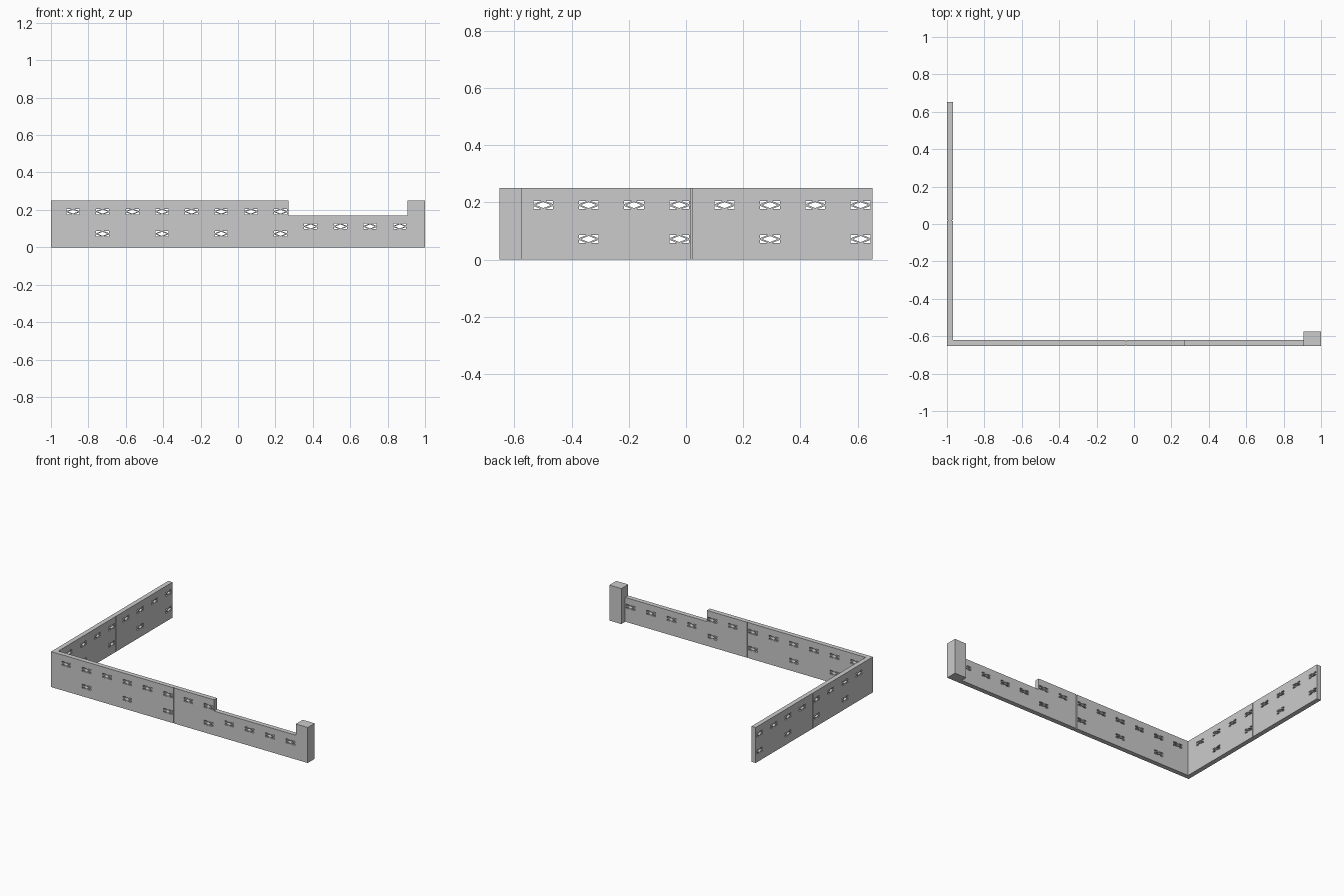
import bpy, bmesh
from math import pi
from mathutils import Vector

if "Cube" in bpy.data.objects:
    bpy.data.objects.remove(bpy.data.objects["Cube"])

Y0, Y1 = -0.652, 0.652          # front and back limits
THICK = 0.033                   # wall thickness
TOP = 0.25
BASE, COURSE = 0.0125, 0.0396   # base bed and height of one block course
STEP = 0.1585                   # spacing of the pierced blocks
GAP = 0.005                     # movement joint width
LOW = BASE + 4 * COURSE         # height of the lowered wall


def course_z(i):
    return BASE + (i + 0.5) * COURSE


def add_loop(curve, pts):
    sp = curve.splines.new('POLY')
    sp.points.add(len(pts) - 1)
    for p, (u, v) in zip(sp.points, pts):
        p.co = (u, v, 0, 1)
    sp.use_cyclic_u = True


def add_opening(curve, u, v):
    # Pierced block: four corner triangles around a diamond ring
    w, h = 0.0345, 0.0145
    for sx in (-1, 1):
        for sz in (-1, 1):
            add_loop(curve, [(u + sx * a, v + sz * b)
                             for a, b in ((w, h), (0.006, h), (w, 0.003))])
    add_loop(curve, [(u + 0.027, v), (u, v + 0.0107), (u - 0.027, v), (u, v - 0.0107)])


def wall_panel(name, outline, openings, loc, rot):
    # Flat outline with holes, extruded to the wall thickness
    curve = bpy.data.curves.new(name, 'CURVE')
    curve.dimensions, curve.fill_mode = '2D', 'BOTH'
    curve.extrude = THICK / 2
    add_loop(curve, outline)
    umin, umax = min(p[0] for p in outline), max(p[0] for p in outline)
    for u, v in openings:
        if umin < u < umax:
            add_opening(curve, u, v)
    ob = bpy.data.objects.new(name + "_outline", curve)
    bpy.context.collection.objects.link(ob)
    dg = bpy.context.evaluated_depsgraph_get()
    mesh = bpy.data.meshes.new_from_object(ob.evaluated_get(dg))
    bpy.data.objects.remove(ob)
    bm = bmesh.new()
    bm.from_mesh(mesh)
    bmesh.ops.remove_doubles(bm, verts=bm.verts, dist=1e-5)
    bmesh.ops.recalc_face_normals(bm, faces=bm.faces)
    for f in bm.faces:
        f.smooth = False
    bm.to_mesh(mesh)
    bm.free()
    panel = bpy.data.objects.new(name, mesh)
    panel.location, panel.rotation_euler = loc, rot
    bpy.context.collection.objects.link(panel)


def box(name, lo, hi):
    lo, hi = Vector(lo), Vector(hi)
    bpy.ops.mesh.primitive_cube_add(size=1, location=(lo + hi) / 2)
    ob = bpy.context.object
    ob.name, ob.scale = name, hi - lo


def rect(a, b, top):
    return [(a, 0), (b, 0), (b, top), (a, top)]


def two_rows(start):
    upper = [(start + STEP * i, course_z(4)) for i in range(8)]
    lower = [(start + STEP * i, course_z(1)) for i in (1, 3, 5, 7)]
    return upper + lower


# Front wall: full-height panel, then a panel stepping down to the pillar
XJ, XS, XP = -0.046, 0.27, 0.907
f_open = two_rows(-0.882) + [(-0.882 + STEP * 1.002 * i, course_z(2)) for i in range(8, 12)]
f_loc, f_rot = (0, Y0 + THICK / 2, 0), (pi / 2, 0, 0)
wall_panel("front_wall_left", rect(-1, XJ, TOP), f_open, f_loc, f_rot)
wall_panel("front_wall_right",
           [(XJ + GAP, 0), (XP, 0), (XP, LOW), (XS, LOW), (XS, TOP), (XJ + GAP, TOP)],
           f_open, f_loc, f_rot)

# Side wall: two panels running back from the corner
YJ = 0.016
s_open = two_rows(-0.499)
s_loc, s_rot = (-1 + THICK / 2, 0, 0), (pi / 2, 0, pi / 2)
wall_panel("side_wall_front", rect(Y0 + THICK, YJ, TOP), s_open, s_loc, s_rot)
wall_panel("side_wall_back", rect(YJ + GAP, Y1, TOP), s_open, s_loc, s_rot)

# Recessed fillers in the movement joints
R = 0.006
box("front_joint_filler", (XJ, Y0 + R, 0), (XJ + GAP, Y0 + THICK - R, TOP))
box("side_joint_filler", (-1 + R, YJ, 0), (-1 + THICK - R, YJ + GAP, TOP))

# End pillar
box("end_pillar", (XP, Y0, 0), (1, -0.575, TOP))
